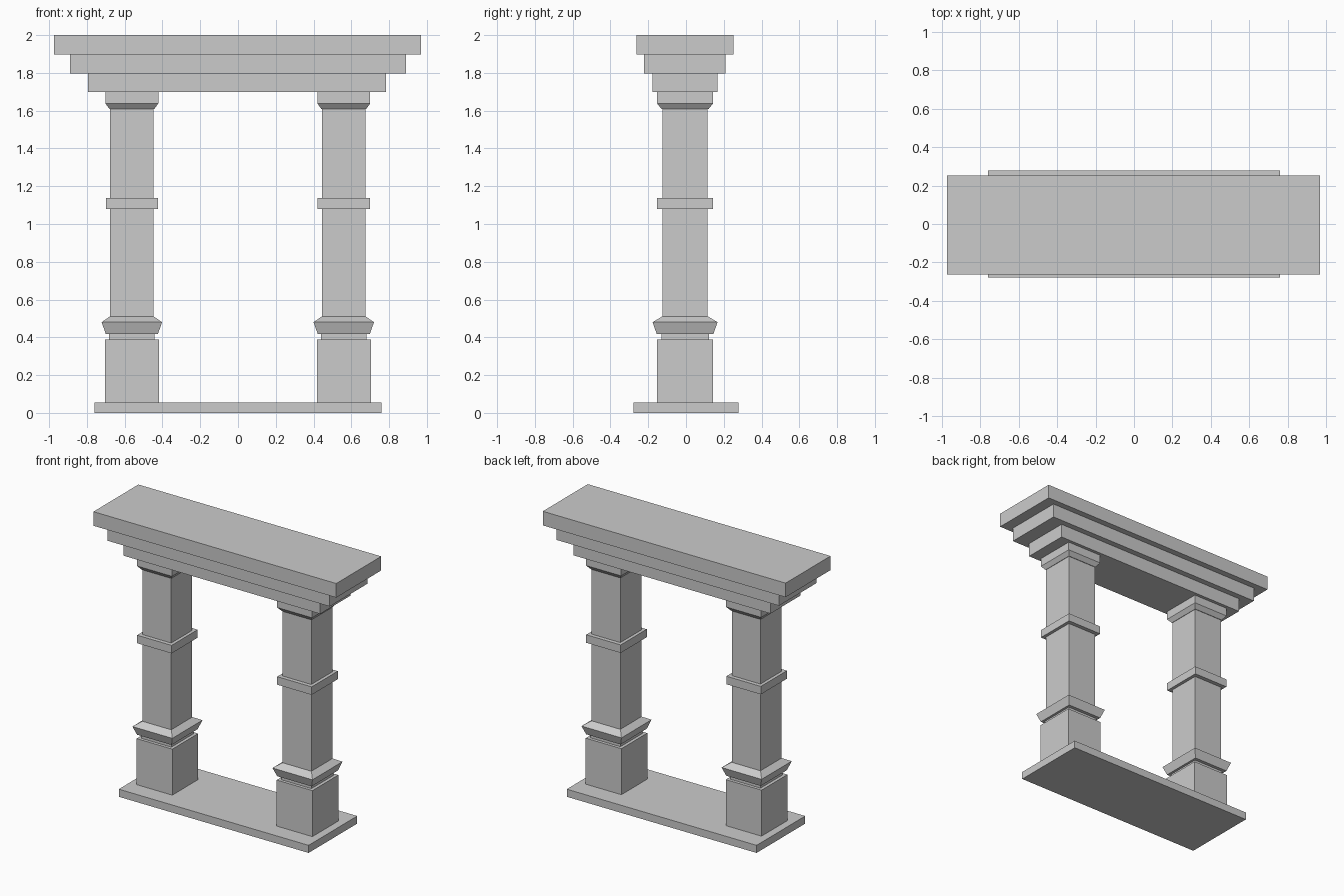
import bpy, bmesh

if "Cube" in bpy.data.objects:
    bpy.data.objects.remove(bpy.data.objects["Cube"])


def loft(name, rings, x=0.0, y=0.0):
    """Stack rectangular rings (half_x, half_y, z) into one closed solid."""
    bm = bmesh.new()
    loops = []
    for hx, hy, z in rings:
        loops.append([bm.verts.new((sx * hx, sy * hy, z))
                      for sx, sy in ((-1, -1), (1, -1), (1, 1), (-1, 1))])
    for a, b in zip(loops, loops[1:]):
        for i in range(4):
            j = (i + 1) % 4
            bm.faces.new((a[i], a[j], b[j], b[i]))
    bm.faces.new(loops[0][::-1])
    bm.faces.new(loops[-1])
    bmesh.ops.recalc_face_normals(bm, faces=bm.faces)
    mesh = bpy.data.meshes.new(name)
    bm.to_mesh(mesh)
    bm.free()
    obj = bpy.data.objects.new(name, mesh)
    obj.location = (x, y, 0)
    bpy.context.collection.objects.link(obj)
    return obj


def slab(name, hx, hy, z0, z1, x=0.0, y=0.0):
    return loft(name, [(hx, hy, z0), (hx, hy, z1)], x, y)


# Base slab
slab("base_slab", 0.76, 0.278, 0.0, 0.055)

# Stepped lintel
slab("lintel_lower", 0.788, 0.172, 1.698, 1.797, -0.005, -0.006)
slab("lintel_middle", 0.89, 0.215, 1.797, 1.898, 0.0, -0.007)
slab("lintel_top", 0.972, 0.257, 1.898, 2.0, -0.002, -0.005)

# Column profile: plinth, neck, flared moulding, shaft with band, capital
column = [
    (0.143, 0.148, 0.055), (0.143, 0.148, 0.388),
    (0.12, 0.126, 0.388), (0.12, 0.126, 0.418),
    (0.138, 0.15, 0.418), (0.16, 0.172, 0.48), (0.117, 0.122, 0.51),
    (0.115, 0.12, 0.51), (0.115, 0.12, 1.08),
    (0.138, 0.149, 1.08), (0.138, 0.149, 1.138),
    (0.115, 0.12, 1.138), (0.115, 0.12, 1.608),
    (0.118, 0.124, 1.608), (0.14, 0.148, 1.638), (0.14, 0.148, 1.698),
]
for side, x in (("left", -0.562), ("right", 0.56)):
    loft("column_" + side, column, x, -0.005)
